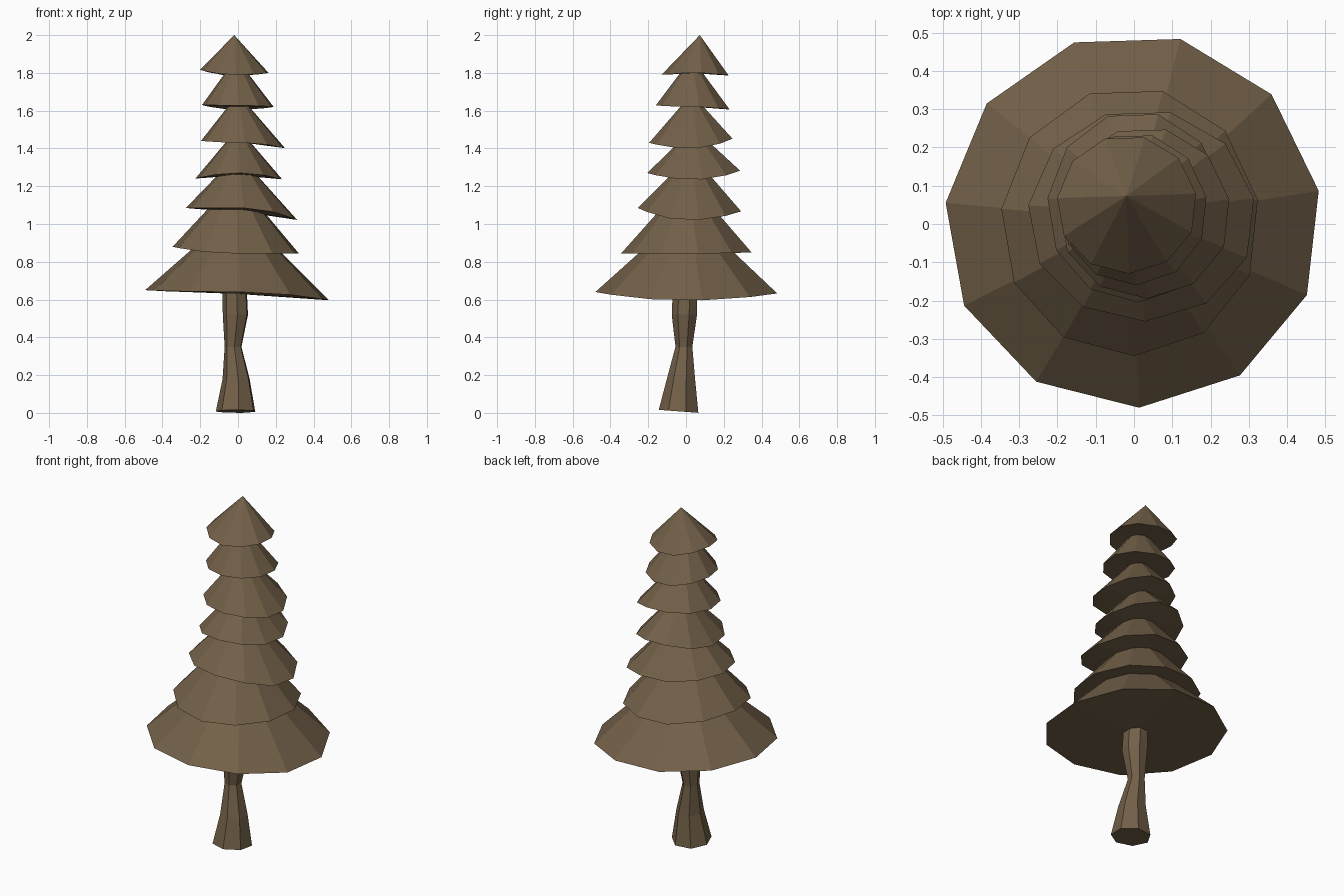
import bpy
from math import cos, sin, radians, tau

if "Cube" in bpy.data.objects:
    bpy.data.objects.remove(bpy.data.objects["Cube"])

bark = bpy.data.materials.new("brown")
bark.diffuse_color = (0.17, 0.118, 0.066, 1)
bark.use_nodes = True
bark.node_tree.nodes["Principled BSDF"].inputs["Base Color"].default_value = bark.diffuse_color


def make(name, verts, faces):
    mesh = bpy.data.meshes.new(name)
    mesh.from_pydata(verts, [], faces)
    mesh.materials.append(bark)
    obj = bpy.data.objects.new(name, mesh)
    bpy.context.collection.objects.link(obj)
    return obj


def foliage_tier(name, extents, heights, apex, sides=11, phase=radians(10)):
    """Irregular cone; extents and rim heights given as left, right, front, back."""
    left, right, front, back = extents
    zl, zr, zf, zb = heights
    cx, cy = (left + right) / 2, (front + back) / 2
    rx, ry = (right - left) / 2, (back - front) / 2
    rim = []
    for i in range(sides):
        a = phase + tau * i / sides
        c, s = cos(a), sin(a)
        z = c * c * (zr if c > 0 else zl) + s * s * (zb if s > 0 else zf)
        rim.append((cx + rx * c * 1.01, cy + ry * s * (1.04 if s > 0 else 1.0), z))
    middle = (cx, cy, sum(heights) / 4)
    faces = []
    for i in range(sides):
        j = (i + 1) % sides
        faces += [(i, j, sides), (j, i, sides + 1)]
    make(name, rim + [apex, middle], faces)


# Foliage tiers, bottom to top
tiers = [
    ((-.49, .485, -.48, .48), (.65, .595, .64, .635), (0, .01, 1.08)),
    ((-.345, .325, -.345, .345), (.88, .843, .843, .85), (-.01, .01, 1.24)),
    ((-.275, .315, -.255, .29), (1.085, 1.02, 1.085, 1.07), (0, .03, 1.37)),
    ((-.225, .235, -.205, .285), (1.24, 1.235, 1.27, 1.285), (0, .04, 1.51)),
    ((-.195, .25, -.195, .245), (1.44, 1.4, 1.43, 1.455), (0, .03, 1.69)),
    ((-.19, .19, -.16, .23), (1.63, 1.62, 1.628, 1.605), (-.01, .03, 1.88)),
    ((-.2, .163, -.13, .225), (1.817, 1.8, 1.79, 1.785), (-.02, .073, 2.0)),
]
for n, tier in enumerate(tiers, 1):
    foliage_tier(f"foliage_tier_{n}", *tier)

# Crooked trunk: height, centre x, centre y, radius x, radius y
rings = [(0.008, -.01, -.037, .108, .108), (.18, -.008, -.025, .074, .077),
         (.35, -.025, -.01, .046, .046), (.52, -.012, -.007, .069, .069),
         (.66, -.016, -.003, .066, .067)]
S = 7
verts = []
for z, x, y, rx, ry in rings:
    for i in range(S):
        a = radians(20) + tau * i / S
        tilt = -.008 * cos(a - radians(90)) if z < .1 else 0
        verts.append((x + rx * cos(a), y + ry * sin(a), z + tilt))
faces = [tuple(reversed(range(S))), tuple(range(S * (len(rings) - 1), S * len(rings)))]
for r in range(len(rings) - 1):
    for i in range(S):
        j = (i + 1) % S
        faces.append((r * S + i, r * S + j, (r + 1) * S + j, (r + 1) * S + i))
make("trunk", verts, faces)
